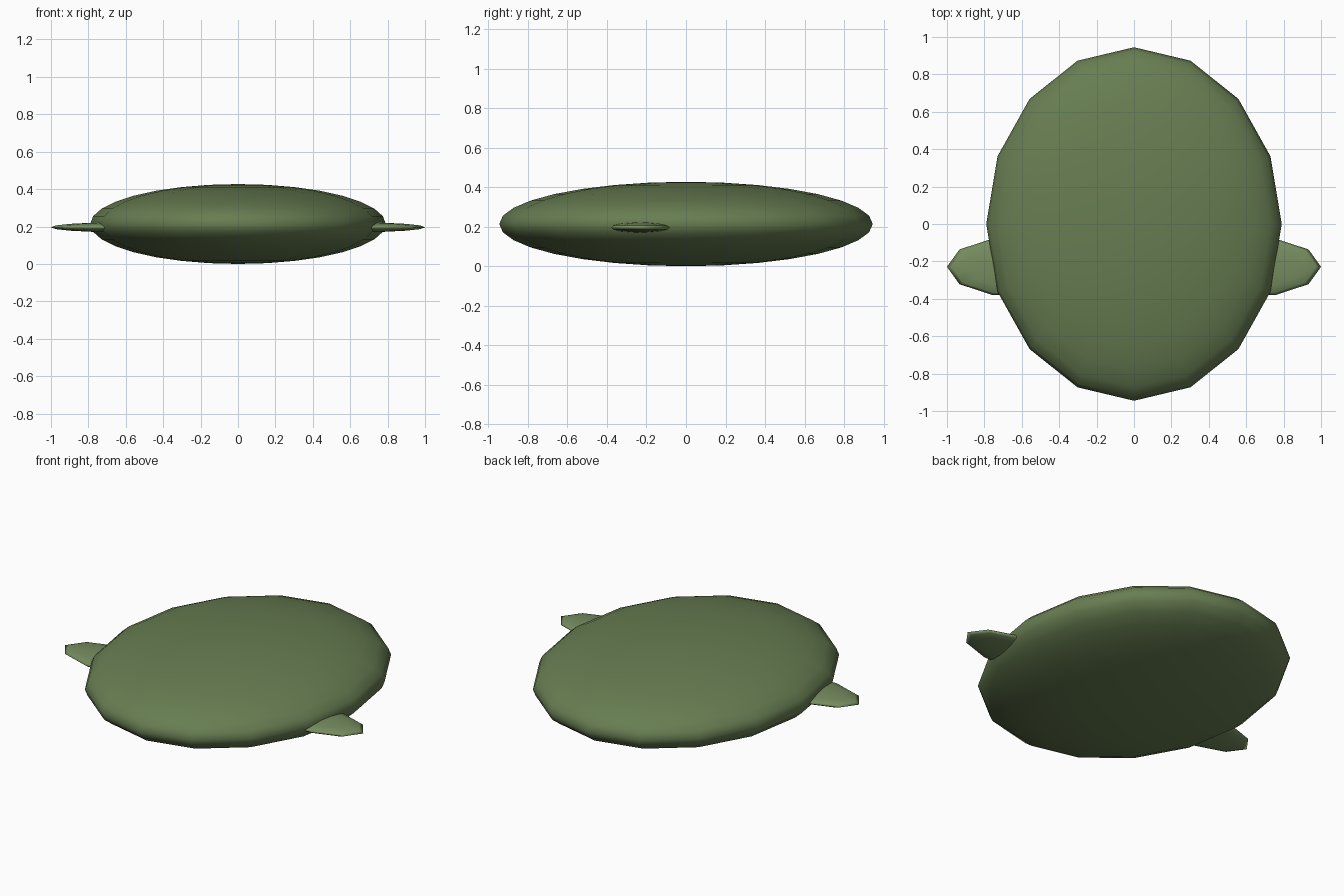
import bpy, bmesh, math
from mathutils import Matrix

if "Cube" in bpy.data.objects:
    bpy.data.objects.remove(bpy.data.objects["Cube"])


def material(name, color):
    m = bpy.data.materials.new(name)
    m.diffuse_color = color
    m.use_nodes = True
    m.node_tree.nodes["Principled BSDF"].inputs["Base Color"].default_value = m.diffuse_color
    return m


def ellipsoid(name, centre, radii, segments, rings, mat):
    """Squashed UV sphere with a vertex column on the x axis."""
    bm = bmesh.new()
    bmesh.ops.create_uvsphere(bm, u_segments=segments, v_segments=rings, radius=1)
    widest = max(v.co.x for v in bm.verts)
    if widest < 0.999:
        bmesh.ops.rotate(bm, verts=bm.verts[:], cent=(0, 0, 0),
                         matrix=Matrix.Rotation(math.pi / 2, 3, 'Z'))
    bmesh.ops.scale(bm, vec=radii, verts=bm.verts[:])
    for f in bm.faces:
        f.smooth = True
    me = bpy.data.meshes.new(name)
    bm.to_mesh(me)
    bm.free()
    me.materials.append(mat)
    ob = bpy.data.objects.new(name, me)
    ob.location = centre
    bpy.context.collection.objects.link(ob)
    return ob


body_green = material("body_green", (0.135, 0.205, 0.083, 1))
fin_green = material("fin_green", (0.18, 0.265, 0.115, 1))

# Flattened oval body
ellipsoid("body", (0, 0, 0.2135), (0.79, 0.945, 0.2135), 16, 16, body_green)

# Thin side fins, sunk into the body
for side, label in ((1, "right"), (-1, "left")):
    ellipsoid(label + "_fin", (side * 0.65, -0.229, 0.196),
              (0.35, 0.158, 0.026), 10, 8, fin_green)
